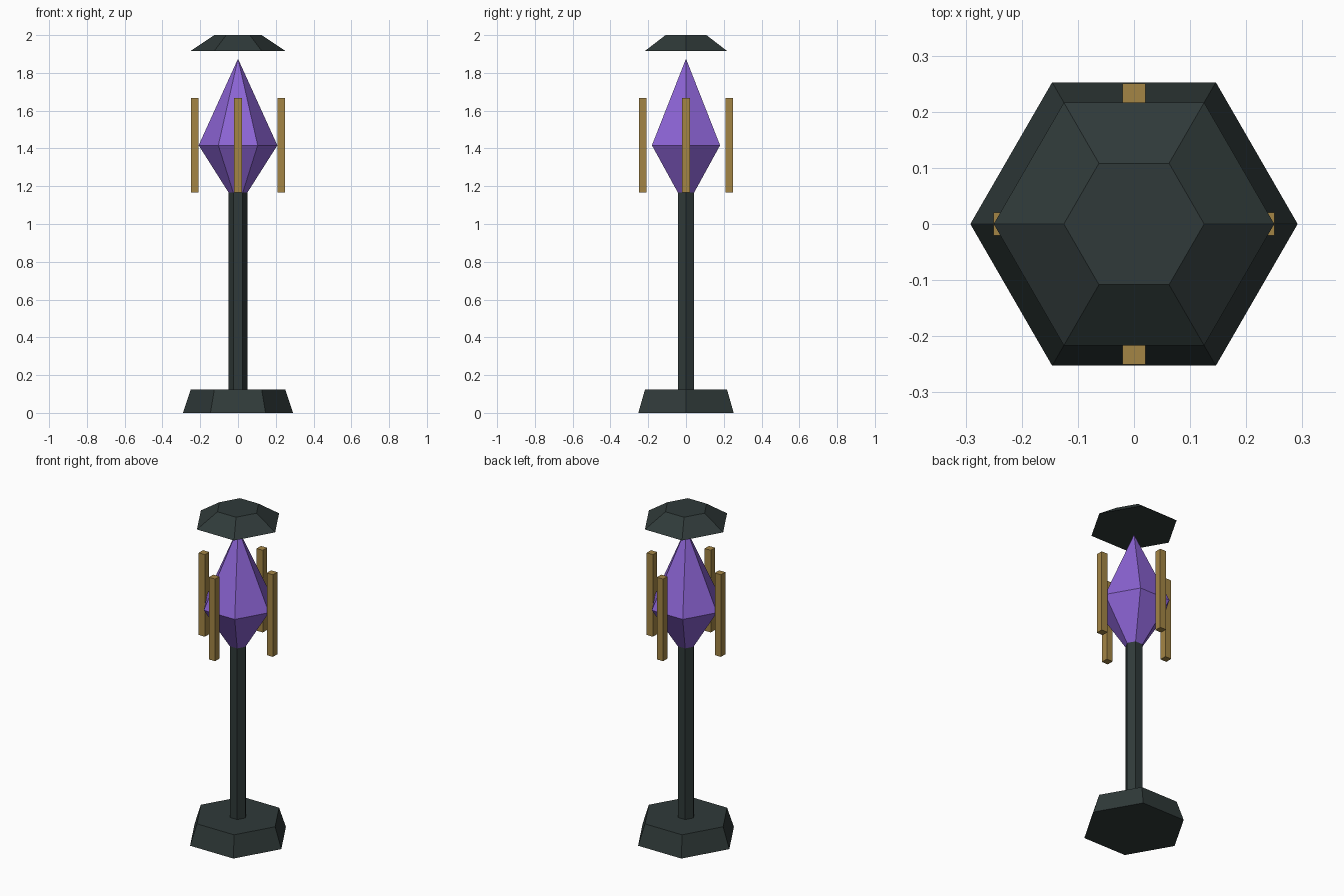
import bpy, bmesh, math

if "Cube" in bpy.data.objects:
    bpy.data.objects.remove(bpy.data.objects["Cube"])


def material(name, rgb):
    m = bpy.data.materials.new(name)
    m.diffuse_color = (*rgb, 1)
    m.use_nodes = True
    m.node_tree.nodes["Principled BSDF"].inputs["Base Color"].default_value = m.diffuse_color
    return m


DARK = material("dark iron", (0.029, 0.042, 0.041))
PURPLE = material("purple crystal", (0.262, 0.127, 0.66))
BRASS = material("brass", (0.37, 0.235, 0.06))


def finish(name, bm, mat):
    bmesh.ops.recalc_face_normals(bm, faces=bm.faces)
    mesh = bpy.data.meshes.new(name)
    bm.to_mesh(mesh)
    bm.free()
    mesh.materials.append(mat)
    ob = bpy.data.objects.new(name, mesh)
    bpy.context.collection.objects.link(ob)
    return ob


def hex_solid(name, profile, mat):
    """Stack six-sided rings from (radius, z) pairs; radius 0 is a point."""
    bm = bmesh.new()
    rings = []
    for r, z in profile:
        n = 6 if r > 0 else 1
        rings.append([bm.verts.new((r * math.cos(i * math.pi / 3),
                                    r * math.sin(i * math.pi / 3), z))
                      for i in range(n)])
    for a, b in zip(rings, rings[1:]):
        for i in range(6):
            j = (i + 1) % 6
            if len(b) == 1:
                bm.faces.new((a[i], a[j], b[0]))
            else:
                bm.faces.new((a[i], a[j], b[j], b[i]))
    for ring in (rings[0], rings[-1]):
        if len(ring) == 6:
            bm.faces.new(ring)
    return finish(name, bm, mat)


# Base, pole, crystal and floating cap
hex_solid("base", [(0.2917, 0), (0.25, 0.125)], DARK)
hex_solid("pole", [(0.05, 0.125), (0.05, 1.1667)], DARK)
hex_solid("crystal", [(0.05, 1.1667), (0.2083, 1.4167), (0, 1.875)], PURPLE)
hex_solid("cap", [(0.25, 1.9167), (0.125, 2.0)], DARK)

# Four upright bars around the crystal
for side, x, y in (("right", 1, 0), ("back", 0, 1), ("left", -1, 0), ("front", 0, -1)):
    bm = bmesh.new()
    bmesh.ops.create_cube(bm, size=1)
    bmesh.ops.scale(bm, vec=(0.0417, 0.0417, 0.5), verts=bm.verts)
    bmesh.ops.translate(bm, vec=(x * 0.2292, y * 0.2292, 1.4167), verts=bm.verts)
    finish(side + "_bar", bm, BRASS)
